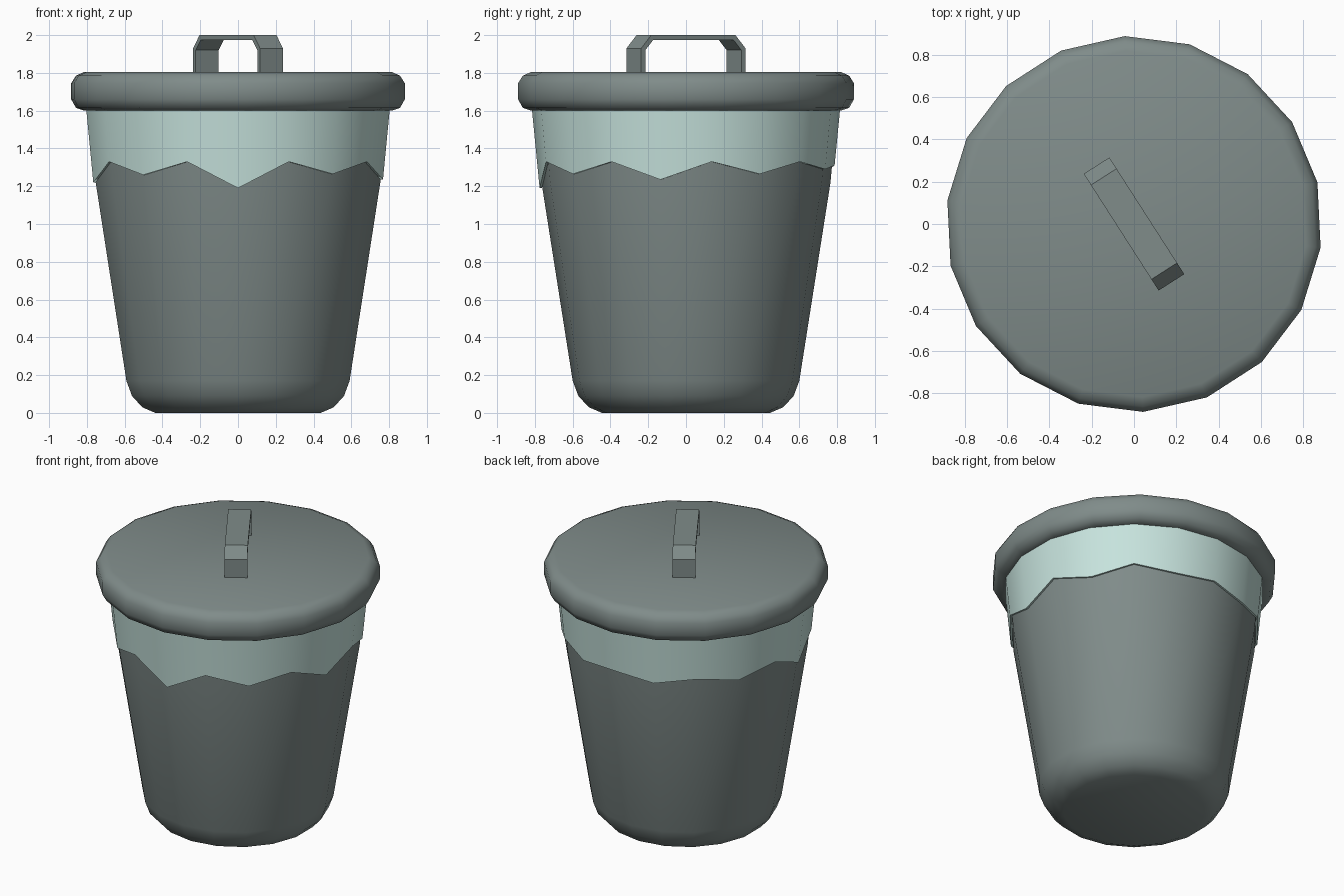
import bpy, bmesh, math

if "Cube" in bpy.data.objects:
    bpy.data.objects.remove(bpy.data.objects["Cube"])

SIDES = 18


def material(name, rgb):
    m = bpy.data.materials.new(name)
    m.diffuse_color = (*rgb, 1)
    m.use_nodes = True
    m.node_tree.nodes["Principled BSDF"].inputs["Base Color"].default_value = m.diffuse_color
    return m


metal = material("grey_green_metal", (0.215, 0.262, 0.254))
plastic = material("pale_mint_plastic", (0.57, 0.77, 0.725))


def finish(name, bm, mat, smooth=None):
    bmesh.ops.recalc_face_normals(bm, faces=bm.faces)
    me = bpy.data.meshes.new(name)
    bm.to_mesh(me)
    bm.free()
    me.materials.append(mat)
    ob = bpy.data.objects.new(name, me)
    bpy.context.collection.objects.link(ob)
    if smooth:
        bpy.ops.object.select_all(action='DESELECT')
        ob.select_set(True)
        bpy.context.view_layer.objects.active = ob
        bpy.ops.object.shade_smooth_by_angle(angle=math.radians(smooth))
    return ob


def rings(bm, levels, start, cap=True):
    """Skin rings; each level is a function of side index giving (r, z)."""
    loops = []
    for level in levels:
        loop = []
        for i in range(SIDES):
            a = math.radians(start + i * 360 / SIDES)
            r, z = level(i)
            loop.append(bm.verts.new((r * math.cos(a), r * math.sin(a), z)))
        loops.append(loop)
    for lo, hi in zip(loops, loops[1:]):
        for i in range(SIDES):
            j = (i + 1) % SIDES
            bm.faces.new((lo[i], lo[j], hi[j], hi[i]))
    if cap:
        bm.faces.new(loops[0])
        bm.faces.new(loops[-1])


def lathe(name, profile, start, mat):
    bm = bmesh.new()
    rings(bm, [lambda i, p=p: p for p in profile], start)
    return finish(name, bm, mat, 50)


# Tapered bin with rounded bottom edge
lathe("bin_body", [(0.445, 0), (0.515, 0.03), (0.57, 0.09), (0.60, 0.17),
                   (0.765, 1.22), (0.80, 1.61)], -90, metal)

# Thick lid with rounded rim
lathe("lid", [(0.82, 1.60), (0.865, 1.615), (0.89, 1.66), (0.89, 1.745),
              (0.865, 1.785), (0.82, 1.805)], 12.8, metal)

# Liner bag folded over the rim, with uneven pointed hem
hem = [1.19, 1.33, 1.265, 1.33, 1.235, 1.33, 1.265, 1.33, 1.29,
       1.31, 1.275, 1.315, 1.275, 1.33, 1.22, 1.33, 1.26, 1.33]
bm = bmesh.new()
rings(bm, [lambda i: (0.764 + (hem[i] - 1.2) * 0.09, hem[i]),
           lambda i: (0.776 + (hem[i] - 1.2) * 0.097, hem[i]),
           lambda i: (0.816, 1.61)], -90, cap=False)
finish("liner_bag", bm, plastic, 50)

# Bent strap handle running diagonally across the lid
outer = [(-0.328, 1.79), (-0.328, 1.93), (-0.265, 2.0)]
inner = [(-0.302, 1.79), (-0.302, 1.92), (-0.253, 1.974)]
outer += [(-u, z) for u, z in reversed(outer)]
inner += [(-u, z) for u, z in reversed(inner)]
ang = math.radians(-57.3)
c, s = math.cos(ang), math.sin(ang)
bm = bmesh.new()
sections = []
for (uo, zo), (ui, zi) in zip(outer, inner):
    sections.append([bm.verts.new((u * c - v * s, u * s + v * c, z))
                     for u, v, z in ((uo, -0.072, zo), (uo, 0.072, zo),
                                     (ui, 0.072, zi), (ui, -0.072, zi))])
for a, b in zip(sections, sections[1:]):
    for i in range(4):
        j = (i + 1) % 4
        bm.faces.new((a[i], a[j], b[j], b[i]))
bm.faces.new(sections[0])
bm.faces.new(sections[-1])
finish("lid_handle", bm, metal)
